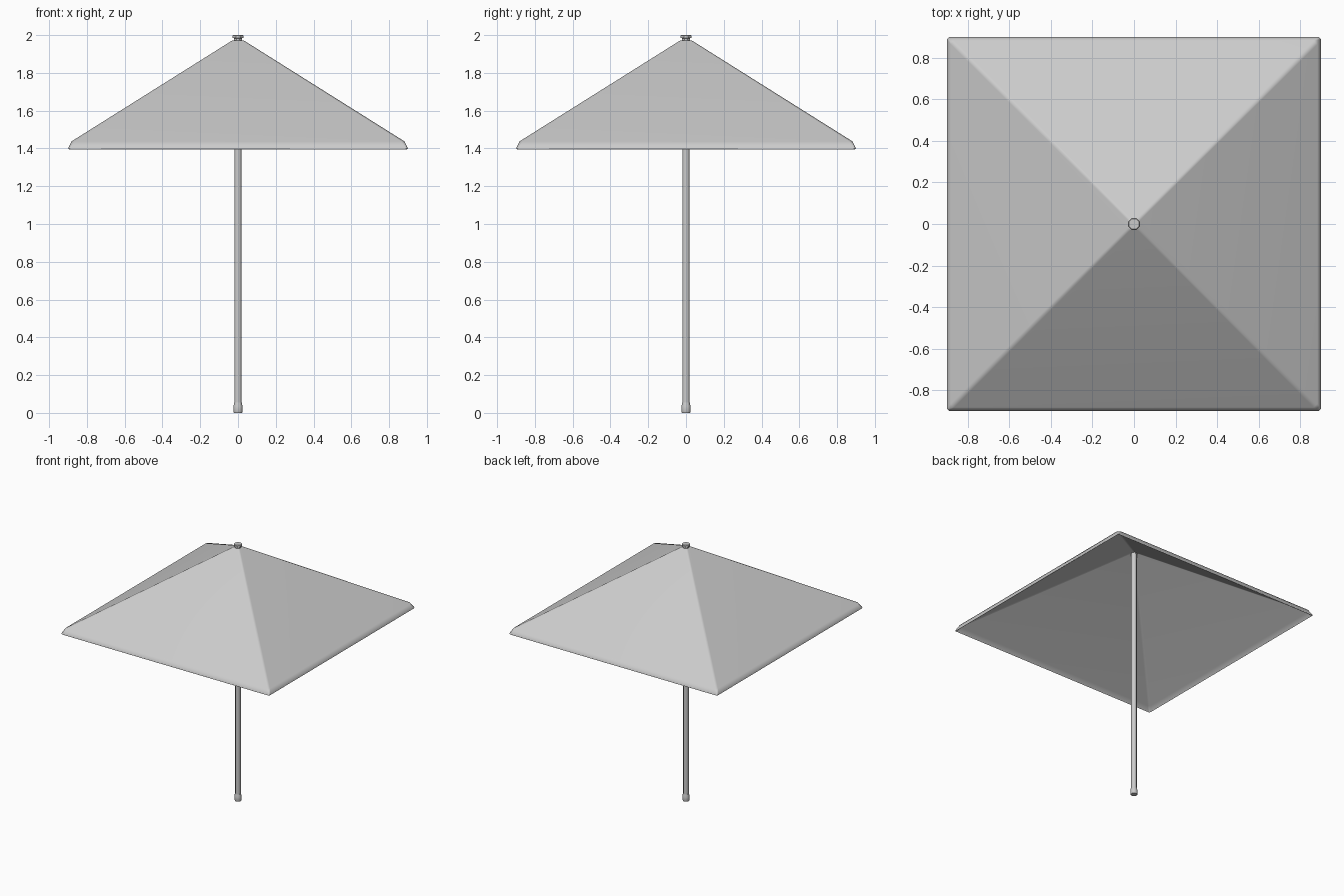
import bpy, bmesh, math

if "Cube" in bpy.data.objects:
    bpy.data.objects.remove(bpy.data.objects["Cube"])


def loft(name, rings, cap_ends, smooth_angle):
    """Join equal-length rings of points into a skin."""
    bm = bmesh.new()
    loops = [[bm.verts.new(p) for p in ring] for ring in rings]
    for a, b in zip(loops, loops[1:]):
        n = len(a)
        for i in range(n):
            j = (i + 1) % n
            bm.faces.new((a[i], a[j], b[j], b[i]))
    if cap_ends[0]:
        bm.faces.new(loops[0][::-1])
    if cap_ends[1]:
        bm.faces.new(loops[-1])
    mesh = bpy.data.meshes.new(name)
    bm.to_mesh(mesh)
    bm.free()
    ob = bpy.data.objects.new(name, mesh)
    bpy.context.collection.objects.link(ob)
    bpy.ops.object.select_all(action='DESELECT')
    ob.select_set(True)
    bpy.context.view_layer.objects.active = ob
    bpy.ops.object.shade_smooth_by_angle(angle=math.radians(smooth_angle))
    return ob


def octagon(r, z):
    """Eight-sided ring with flats facing the axes; r is the flat radius."""
    k = r / math.cos(math.pi / 8)
    return [(k * math.cos(math.pi / 8 + i * math.pi / 4),
             k * math.sin(math.pi / 8 + i * math.pi / 4), z) for i in range(8)]


def square(h, z, c):
    """Square ring of half-width h with corners cut by c."""
    d = h - c
    return [(h, -d, z), (h, d, z), (d, h, z), (-d, h, z),
            (-h, d, z), (-h, -d, z), (-d, -h, z), (d, -h, z)]


# Canopy: four sloping panels, softened ridges and a short valance
canopy = loft("canopy", [square(0.90, 1.40, 0.012), square(0.882, 1.437, 0.018),
                         square(0.03, 1.972, 0.012)], (False, True), 60)
shell = canopy.modifiers.new("cloth_thickness", 'SOLIDIFY')
shell.thickness = 0.008
shell.offset = -1
canopy.modifiers.new("soft_ridges", 'WEIGHTED_NORMAL').keep_sharp = True

# Pole
loft("pole", [octagon(0.019, 0.02), octagon(0.019, 1.99)], (True, True), 50)

# Foot cap
loft("foot", [octagon(0.022, 0.0), octagon(0.025, 0.008), octagon(0.024, 0.035),
              octagon(0.020, 0.055)], (True, True), 50)

# Finial on top
loft("finial", [octagon(0.021, 1.96), octagon(0.021, 1.983), octagon(0.028, 1.985),
                octagon(0.028, 1.997), octagon(0.025, 2.0)], (True, True), 40)
